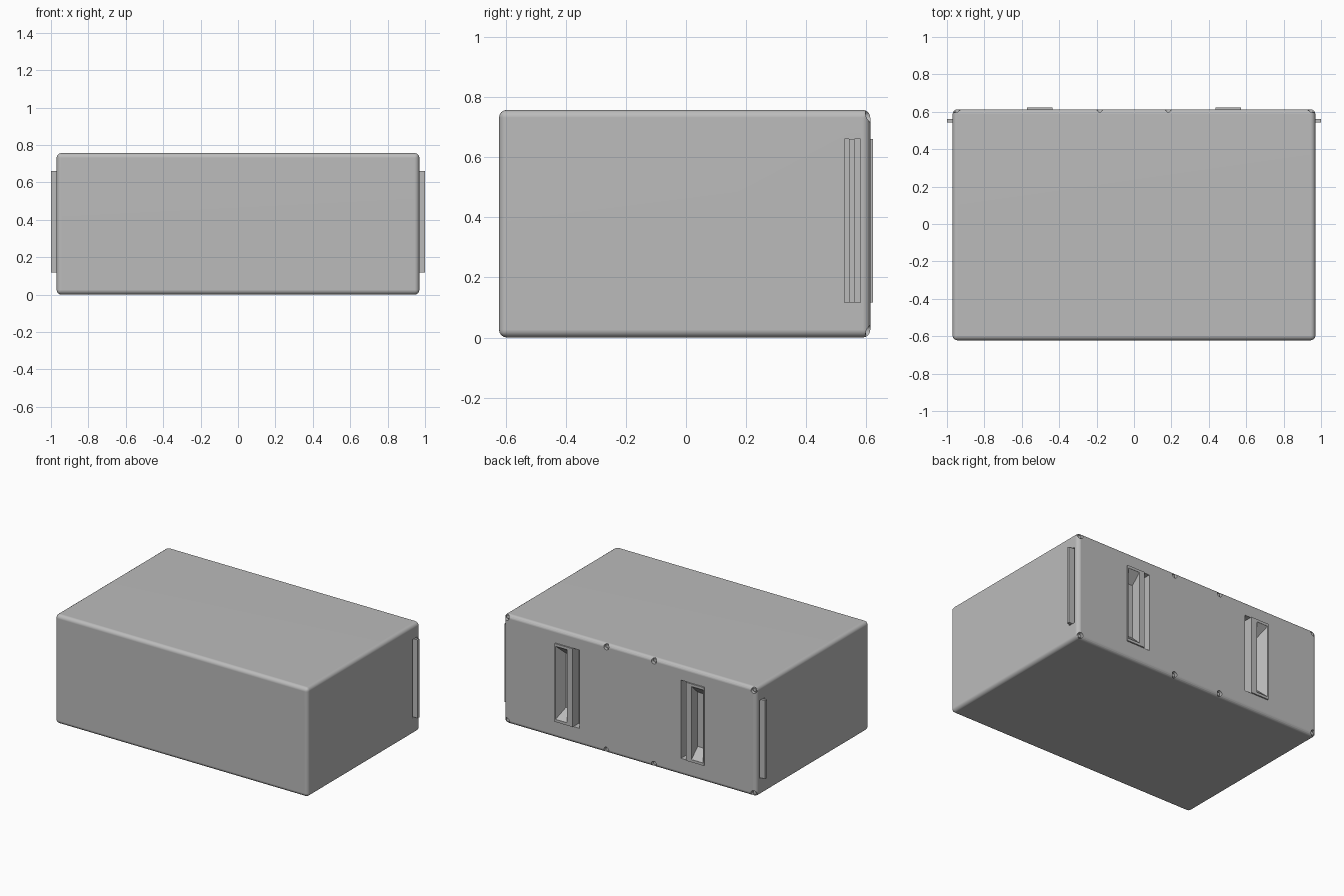
import bpy, bmesh, math
from mathutils import Matrix, Vector

if "Cube" in bpy.data.objects:
    bpy.data.objects.remove(bpy.data.objects["Cube"])

grey = bpy.data.materials.new("casing grey")
grey.diffuse_color = (0.5, 0.5, 0.5, 1)
grey.use_nodes = True
grey.node_tree.nodes["Principled BSDF"].inputs["Base Color"].default_value = grey.diffuse_color

BACK = 0.613          # y of the back face
Z0, Z1 = 0.117, 0.66  # height range of the handles and rails


def add_box(bm, x0, x1, y0, y1, z0, z1):
    m = Matrix.Translation(((x0 + x1) / 2, (y0 + y1) / 2, (z0 + z1) / 2))
    s = Matrix.Diagonal((abs(x1 - x0), abs(y1 - y0), abs(z1 - z0), 1))
    bmesh.ops.create_cube(bm, size=1, matrix=m @ s)


def add_disc(bm, x, z, r, y0, y1, n=16):
    m = Matrix.Translation((x, (y0 + y1) / 2, z)) @ Matrix.Rotation(math.pi / 2, 4, 'X')
    bmesh.ops.create_cone(bm, cap_ends=True, segments=n, radius1=r, radius2=r,
                          depth=abs(y1 - y0), matrix=m)


def add_dish(bm, s):
    # pocket whose walls slope inwards towards a smaller floor
    def ring(y, xa, xb, za, zb):
        return [bm.verts.new((s * x, y, z)) for x, z in
                ((xa, za), (xb, za), (xb, zb), (xa, zb))]
    rings = [ring(BACK + 0.03, 0.477, 0.566, 0.135, 0.642),
             ring(BACK + 0.008, 0.477, 0.566, 0.135, 0.642),
             ring(BACK - 0.06, 0.477, 0.535, 0.20, 0.577)]
    bm.faces.new(rings[0])
    bm.faces.new(rings[-1])
    for a, b in zip(rings, rings[1:]):
        for i in range(4):
            j = (i + 1) % 4
            bm.faces.new((a[i], a[j], b[j], b[i]))


def finish(bm, name):
    bmesh.ops.recalc_face_normals(bm, faces=bm.faces[:])
    me = bpy.data.meshes.new(name)
    bm.to_mesh(me)
    bm.free()
    me.materials.append(grey)
    ob = bpy.data.objects.new(name, me)
    bpy.context.collection.objects.link(ob)
    return ob


def apply(ob, kind, **settings):
    mod = ob.modifiers.new(kind.lower(), kind)
    for k, v in settings.items():
        setattr(mod, k, v)
    bpy.ops.object.select_all(action='DESELECT')
    bpy.context.view_layer.objects.active = ob
    ob.select_set(True)
    bpy.ops.object.modifier_apply(modifier=mod.name)


# casing with rounded edges
bm = bmesh.new()
add_box(bm, -0.97, 0.97, -0.622, BACK, 0, 0.757)
body = finish(bm, "casing")
apply(body, 'BEVEL', width=0.026, segments=4)

screws = [(x, z) for x in (-0.947, -0.183, 0.183, 0.947) for z in (0.022, 0.735)]

# cutters: handle slots, rail grooves, screw holes, sloped dishes
bm = bmesh.new()
for s in (-1, 1):
    add_box(bm, s * 0.39, s * 0.435, BACK - 0.06, BACK + 0.05, Z0, Z1)
    add_box(bm, s * 0.95, s * 1.05, 0.527, 0.58, Z0, Z1)
for x, z in screws:
    add_disc(bm, x, z, 0.019, BACK - 0.022, BACK + 0.05)
holes = finish(bm, "hole_cutter")
bm = bmesh.new()
for s in (-1, 1):
    add_dish(bm, s)
dishes = finish(bm, "dish_cutter")

# raised handle plates, one on each half of the back
bm = bmesh.new()
for s in (-1, 1):
    add_box(bm, s * 0.435, s * 0.573, BACK - 0.006, 0.622, Z0, Z1)
plates = finish(bm, "handle_plates")

for cutter in (holes, dishes):
    apply(body, 'BOOLEAN', operation='DIFFERENCE', object=cutter, solver='EXACT')
apply(plates, 'BOOLEAN', operation='DIFFERENCE', object=dishes, solver='EXACT')
for cutter in (holes, dishes):
    bpy.data.objects.remove(cutter)

# side rails standing in their grooves
bm = bmesh.new()
for s in (-1, 1):
    add_box(bm, s * 0.945, s * 1.0, 0.542, 0.561, Z0, Z1)
finish(bm, "side_rails")

# screw heads sunk in the holes
bm = bmesh.new()
for x, z in screws:
    add_disc(bm, x, z, 0.012, BACK - 0.024, BACK - 0.014)
finish(bm, "screw_heads")

# smooth rounded edges, flat large faces
bpy.ops.object.select_all(action='DESELECT')
bpy.context.view_layer.objects.active = body
body.select_set(True)
bpy.ops.object.shade_smooth_by_angle(angle=math.radians(30))
wn = body.modifiers.new("weighted", 'WEIGHTED_NORMAL')
wn.keep_sharp = True
